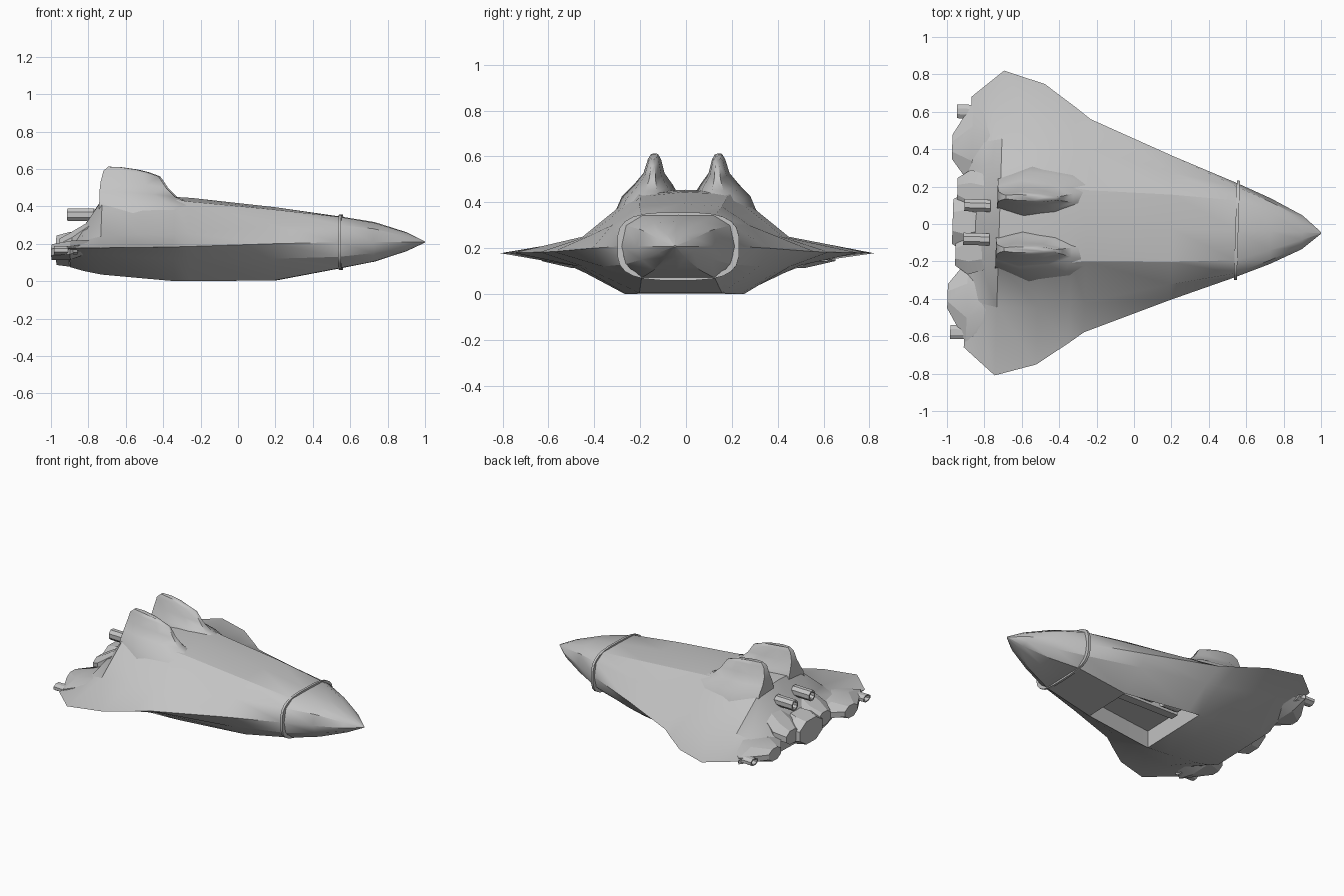
import bpy
import bmesh
import math
from mathutils import Matrix

default_cube = bpy.data.objects.get("Cube")
if default_cube:
    bpy.data.objects.remove(default_cube, do_unlink=True)

# The whole craft is turned slightly about the vertical axis
PLACEMENT = Matrix.Translation((0, -0.017, 0)) @ Matrix.Rotation(-0.031, 4, "Z")

hull_grey = bpy.data.materials.new("hull_grey")
hull_grey.use_nodes = True
colour = (0.55, 0.55, 0.55, 1)
hull_grey.diffuse_color = colour
hull_grey.node_tree.nodes["Principled BSDF"].inputs["Base Color"].default_value = colour


def finish(name, bm, angle=30):
    """Turn a bmesh into a placed, shaded, coloured object."""
    bmesh.ops.recalc_face_normals(bm, faces=bm.faces[:])
    bm.transform(PLACEMENT)
    mesh = bpy.data.meshes.new(name)
    bm.to_mesh(mesh)
    bm.free()
    mesh.materials.append(hull_grey)
    part = bpy.data.objects.new(name, mesh)
    bpy.context.collection.objects.link(part)
    bpy.ops.object.select_all(action="DESELECT")
    part.select_set(True)
    bpy.context.view_layer.objects.active = part
    bpy.ops.object.shade_smooth_by_angle(angle=math.radians(angle))
    return part


def loft(name, rings, cap_start=True, cap_end=True, closed=False, skip=(), angle=30):
    """Skin a row of equal rings; skip holds (ring, point) quads left open."""
    bm = bmesh.new()
    loops = [[bm.verts.new(point) for point in ring] for ring in rings]
    count = len(loops[0])
    spans = len(loops) if closed else len(loops) - 1
    for i in range(spans):
        here, there = loops[i], loops[(i + 1) % len(loops)]
        for j in range(count):
            if (i, j) not in skip:
                k = (j + 1) % count
                bm.faces.new((here[j], here[k], there[k], there[j]))
    if cap_start and not closed:
        bm.faces.new(loops[0])
    if cap_end and not closed:
        bm.faces.new(loops[-1])
    return finish(name, bm, angle)


def oval(x, y, z, ry, rz, sides=8, power=1):
    """A ring facing along x; a power below one squares it off."""
    def bend(value):
        return math.copysign(abs(value) ** power, value)
    turns = [math.tau * (i + 0.5) / sides for i in range(sides)]
    return [(x, y + ry * bend(math.cos(t)), z + rz * bend(math.sin(t))) for t in turns]


def section(station):
    """Mirror half a hull section into a full ring."""
    x, top, *rest = station
    half = list(zip(rest[::2], rest[1::2]))
    points = [(0, top)] + half + [(0, half[-1][1])]
    points += [(-y, z) for y, z in reversed(half)]
    return [(x, y, z) for y, z in points]


# Hull: x, top, then shoulder, wing root, edge, lower root and keel corner
STATIONS = [
    (1, .212, .003, .212, .004, .21, .005, .208, .004, .207, .003, .206),
    (.9, .262, .04, .26, .075, .24, .09, .208, .075, .18, .04, .16),
    (.73, .316, .1, .312, .155, .28, .175, .208, .155, .15, .1, .105),
    (.55, .345, .16, .343, .23, .3, .25, .208, .23, .13, .16, .07),
    (.2, .395, .18, .382, .3, .3, .385, .2, .34, .12, .18, .004),
    (-.25, .445, .19, .425, .41, .255, .57, .185, .44, .12, .25, 0),
    (-.33, .45, .2, .435, .43, .25, .63, .183, .46, .12, .26, 0),
    (-.5, .455, .21, .445, .45, .25, .75, .18, .5, .125, .27, .015),
    (-.72, .45, .21, .435, .45, .24, .815, .178, .55, .14, .27, .035),
    (-.82, .3, .2, .29, .43, .215, .73, .178, .5, .145, .27, .055),
    (-.89, .22, .15, .21, .37, .195, .67, .176, .42, .14, .25, .075),
]
rings = [section(s) for s in STATIONS]
bay_open = [(i, j) for i in (4, 5) for j in (5, 6)]
loft("hull", rings, skip=bay_open)

# Belly bay: walls and roof rising from the opening in the keel
KEEL_RIGHT, KEEL_LEFT = 5, 7
rim = [rings[i][KEEL_RIGHT] for i in (4, 5, 6)]
rim += [rings[i][KEEL_LEFT] for i in (6, 5, 4)]
roof = [(x, y, 0.12) for x, y, z in rim]
bay = loft("belly_bay", [rim, roof], cap_start=False, angle=20)
bay.data.flip_normals()


def box(name, low, high):
    """An axis-aligned block between two corners."""
    corners = lambda z: [(low[0], low[1], z), (high[0], low[1], z),
                         (high[0], high[1], z), (low[0], high[1], z)]
    return loft(name, [corners(low[2]), corners(high[2])])


# Fittings inside the bay
box("bay_beam", (-0.3, 0.02, 0.07), (0.18, 0.08, 0.13))
for x in (-0.25, -0.05):
    tank = [oval(x + dx, 0.15, 0.09, 0.045, 0.045, 12) for dx in (0, 0.12)]
    loft("bay_tank", tank)

# Rounded collar around the nose joint
collar = [oval(0.55 + dx, 0, 0.208, 0.267 * s, 0.149 * s, 24, 0.62) for dx, s in
          ((-0.008, 0.9), (-0.008, 1), (0.008, 1), (0.008, 0.9))]
loft("nose_collar", collar, closed=True)

# Twin dorsal fins: height, rear x, front x, centre y, half width
FIN_LAYERS = [
    (.36, -.735, -.12, .16, .15),
    (.43, -.735, -.2, .155, .125),
    (.48, -.735, -.33, .145, .085),
    (.53, -.73, -.38, .142, .046),
    (.59, -.715, -.42, .14, .029),
    (.612, -.69, -.48, .14, .016),
]
FIN_OUTLINE = [(0, .6), (.3, 1), (.7, .8), (1, .3)]


def fin_ring(layer, side):
    z, rear, front, y, width = layer
    outline = FIN_OUTLINE + [(u, -w) for u, w in reversed(FIN_OUTLINE)]
    return [(rear + u * (front - rear), side * (y + w * width), z - 0.03 * u * u)
            for u, w in outline]


for side in (-1, 1):
    loft("dorsal_fin", [fin_ring(layer, side) for layer in FIN_LAYERS], angle=45)


def nozzle(name, front, rear, y, z, ry, rz):
    """An eight-sided tube with a recessed rear opening."""
    loft(name, [oval(front, y, z, ry, rz), oval(rear, y, z, ry, rz),
                oval(rear, y, z, ry * 0.7, rz * 0.7),
                oval(rear + 0.04, y, z, ry * 0.6, rz * 0.6)])


# Rear engines: broad faceted fairings and small thrusters on both sides
for side in (-1, 1):
    loft("engine_fairing", [
        oval(-0.74, side * 0.4, 0.195, 0.12, 0.03),
        oval(-0.88, side * 0.42, 0.165, 0.24, 0.055),
        oval(-0.985, side * 0.4, 0.155, 0.07, 0.045)], angle=20)
    loft("inner_fairing", [
        oval(-0.76, side * 0.15, 0.3, 0.1, 0.04),
        oval(-0.88, side * 0.16, 0.21, 0.13, 0.06),
        oval(-0.95, side * 0.17, 0.18, 0.07, 0.05)], angle=20)
    nozzle("upper_thruster", -0.77, -0.91, side * 0.09, 0.355, 0.035, 0.037)
    nozzle("wing_thruster", -0.84, -0.965, side * 0.59, 0.165, 0.04, 0.025)

# Central rear engine block
loft("main_engine", [
    oval(-0.8, 0, 0.2, 0.1, 0.08),
    oval(-0.9, 0, 0.17, 0.17, 0.1),
    oval(-0.97, 0, 0.165, 0.13, 0.085)], angle=20)
